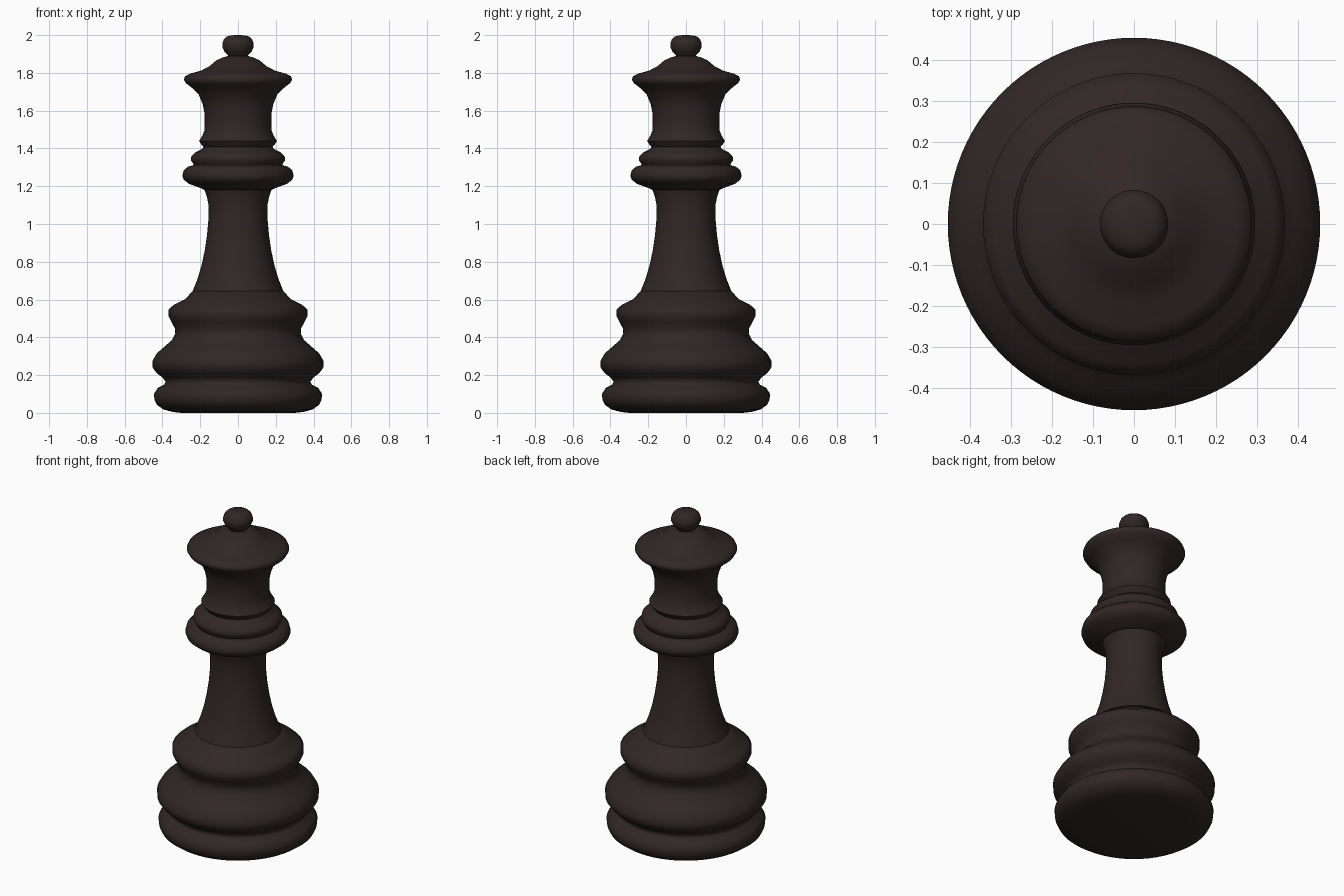
import bpy, math

# Dark wood colour
wood = bpy.data.materials.new("dark_brown")
wood.diffuse_color = (0.030, 0.020, 0.019, 1)

SEG = 96


def lathe(name, profile):
    """Revolve (radius, height) points about z, closing both ends."""
    verts, faces = [], []
    for r, z in profile:
        for i in range(SEG):
            a = 2 * math.pi * i / SEG
            verts.append((r * math.cos(a), r * math.sin(a), z))
    for k in range(len(profile) - 1):
        for i in range(SEG):
            j = (i + 1) % SEG
            faces.append((k * SEG + i, k * SEG + j, (k + 1) * SEG + j, (k + 1) * SEG + i))
    faces.append(tuple(reversed(range(SEG))))
    faces.append(tuple(range((len(profile) - 1) * SEG, len(profile) * SEG)))
    mesh = bpy.data.meshes.new(name)
    mesh.from_pydata(verts, [], faces)
    mesh.materials.append(wood)
    ob = bpy.data.objects.new(name, mesh)
    bpy.context.collection.objects.link(ob)
    bpy.ops.object.select_all(action='DESELECT')
    ob.select_set(True)
    bpy.context.view_layer.objects.active = ob
    bpy.ops.object.shade_smooth_by_angle(angle=math.radians(65))
    return ob


# Foot ring, main bulge and upper ring of the base
lathe("base", [(.30, 0), (.345, .005), (.395, .018), (.43, .043), (.442, .068), (.445, .10),
               (.425, .132), (.39, .15), (.383, .165), (.40, .188), (.43, .21), (.452, .24),
               (.453, .275), (.43, .315), (.39, .35), (.35, .385), (.332, .42),
               (.335, .45), (.352, .48), (.367, .51), (.367, .548), (.34, .572), (.28, .602), (.24, .645)])

# Tapering stem
lathe("stem", [(.24, .645), (.214, .71), (.193, .78), (.176, .86), (.164, .94),
               (.157, 1.02), (.156, 1.10), (.165, 1.145), (.177, 1.18)])

# Stacked collar rings
lathe("collar", [(.177, 1.18), (.205, 1.193), (.26, 1.213), (.288, 1.235), (.295, 1.255),
                 (.287, 1.285), (.265, 1.303), (.235, 1.312), (.24, 1.325), (.25, 1.338),
                 (.247, 1.358), (.225, 1.38), (.19, 1.397), (.183, 1.408), (.196, 1.423), (.206, 1.44)])

# Flared head with domed top
lathe("head", [(.206, 1.44), (.19, 1.465), (.178, 1.495), (.176, 1.54), (.178, 1.59),
               (.187, 1.635), (.208, 1.685), (.245, 1.722), (.275, 1.745), (.287, 1.765),
               (.28, 1.782), (.25, 1.797), (.195, 1.812), (.15, 1.836), (.115, 1.866),
               (.08, 1.882), (.05, 1.89)])

# Ball finial
ball = [(.05, 1.885), (.055, 1.895), (.072, 1.912), (.083, 1.938), (.083, 1.955),
        (.075, 1.978), (.06, 1.992), (.04, 1.998), (.015, 2.0)]
lathe("finial", ball)
